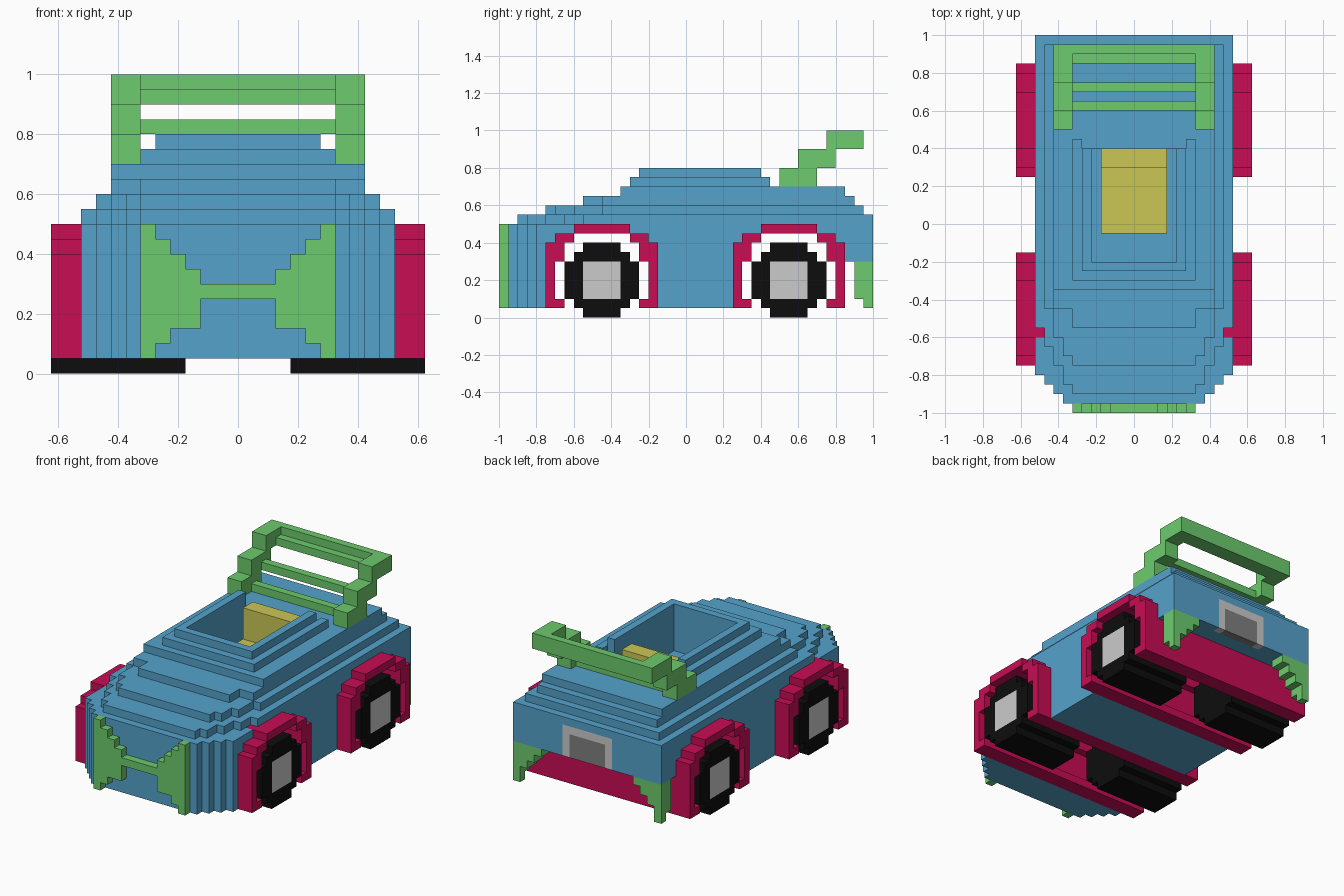
import bpy, bmesh
from mathutils import Vector

if "Cube" in bpy.data.objects:
    bpy.data.objects.remove(bpy.data.objects["Cube"])

U = 0.05          # size of one block
grid = {}         # block index -> part name


def fill(part, x0, x1, y0, y1, z0, z1):
    """Fill blocks on both sides of x=0, x0 < |x| < x1; part None carves."""
    for i in range(-12, 13):
        if not (x0 < abs(i * U) < x1):
            continue
        for j in range(round(y0 / U), round(y1 / U)):
            for k in range(round(z0 / U), round(z1 / U)):
                if part is None:
                    grid.pop((i, j, k), None)
                else:
                    grid[(i, j, k)] = part


def layer(part, z0, z1, y_back, steps):
    """Body layer with a stepped nose: steps are (half width, front y)."""
    for w, y in steps:
        fill(part, -1, w, y, y_back, z0, z1)


# body: stacked layers
layer("body", .05, .5, 1, [(.525, -.8), (.475, -.85), (.425, -.9), (.375, -.95)])
layer("body", .5, .55, 1, [(.525, -.55), (.475, -.65), (.425, -.75), (.375, -.85), (.325, -.9)])
layer("body", .55, .6, .95, [(.475, -.45), (.425, -.6), (.375, -.7), (.325, -.75)])
layer("body", .6, .65, .9, [(.425, -.45), (.325, -.55)])
layer("body", .65, .7, .85, [(.425, -.35)])
# roof rails and windscreen frame
fill("body", -1, .325, -.3, .4, .7, .75)
fill("body", .275, .325, .4, .45, .7, .75)
fill("body", -1, .275, -.25, .4, .75, .8)
# cabin opening and cut-away under the tail
fill(None, -1, .225, -.2, .4, .5, .8)
fill(None, -1, .625, .85, 1, .05, .3)

# seat: cushion and backrest
fill("seat", -1, .175, -.05, .3, .5, .55)
fill("seat", -1, .175, .3, .4, .5, .75)

for cy, end in ((-.45, "front"), (.55, "rear")):
    # wheel arch tunnel across the full width
    arch = end + "_wheel_arch"
    for r, z0, z1 in ((.3, .05, .4), (.25, .4, .45), (.15, .45, .5)):
        fill(arch, -1, .63, cy - r, cy + r, z0, z1)
    for r, z0, z1 in ((.2, .05, .1), (.25, .1, .3), (.2, .3, .4), (.15, .4, .45)):
        fill(None, -1, .63, cy - r, cy + r, z0, z1)
    # tyres and hubs
    for r, z0, z1 in ((.1, 0, .05), (.15, .05, .1), (.2, .1, .3), (.15, .3, .35), (.1, .35, .4)):
        fill(end + "_tyres", .175, .63, cy - r, cy + r, z0, z1)
    fill(end + "_hubs", .575, .63, cy - .1, cy + .1, .1, .3)

# front grille trim
for x0, x1, z0, z1 in ((.275, .325, .05, .5), (.225, .275, .1, .45), (.175, .225, .15, .4),
                       (.125, .175, .15, .35), (-1, .125, .25, .3)):
    fill("front_trim", x0, x1, -1, -.95, z0, z1)

# rear corner trim
for x0, x1, z0 in ((.475, .525, .1), (.425, .475, .15), (.375, .425, .2), (.325, .375, .25)):
    fill("rear_trim", x0, x1, .9, 1, z0, .3)
fill("rear_trim", .475, .525, .95, 1, .05, .1)

# rear plate and its frame
fill("plate_frame", -1, .175, .95, 1, .3, .5)
fill("rear_plate", -1, .125, .95, 1, .3, .45)

# rear wing: stepped uprights and cross bars
for y0, y1, z in ((.5, .7, .7), (.6, .8, .8), (.75, .95, .9)):
    fill("rear_wing", .325, .425, y0, y1, z, z + .1)
for y0, y1, z0, z1 in ((.6, .65, .7, .75), (.7, .75, .8, .85), (.85, .95, .9, .95), (.9, .95, .95, 1)):
    fill("rear_wing", -1, .325, y0, y1, z0, z1)

# materials
COLOURS = {
    "blue": (.091, .361, .597), "green": (.153, .597, .153), "crimson": (.578, .004, .089),
    "black": (.004, .004, .004), "light_grey": (.597, .597, .597),
    "mid_grey": (.216, .216, .216), "yellow": (.597, .571, .093),
}
mats = {}
for name, c in COLOURS.items():
    mats[name] = bpy.data.materials.new(name)
    mats[name].diffuse_color = (*c, 1)

PART_COLOUR = {
    "body": "blue", "seat": "yellow", "front_wheel_arch": "crimson", "rear_wheel_arch": "crimson",
    "front_tyres": "black", "rear_tyres": "black", "front_hubs": "light_grey",
    "rear_hubs": "light_grey", "front_trim": "green", "rear_trim": "green",
    "plate_frame": "light_grey", "rear_plate": "mid_grey", "rear_wing": "green",
}


def build(part, colour):
    """Make the visible skin of one part and merge its flat faces."""
    bm = bmesh.new()
    verts = {}

    def vert(p):
        key = tuple(round(c / U * 2) for c in p)
        if key not in verts:
            verts[key] = bm.verts.new(p)
        return verts[key]

    for idx in [b for b, p in grid.items() if p == part]:
        centre = Vector((idx[0], idx[1] + .5, idx[2] + .5)) * U
        for axis in range(3):
            for s in (-1, 1):
                n = list(idx)
                n[axis] += s
                if tuple(n) in grid:
                    continue
                d = [Vector((0, 0, 0)) for _ in range(3)]
                for a in range(3):
                    d[a][(axis + a) % 3] = U / 2
                corners = ((-1, -1), (1, -1), (1, 1), (-1, 1))[::s]
                quad = [vert(centre + s * d[0] + a * d[1] + b * d[2]) for a, b in corners]
                bm.faces.new(quad)
    bmesh.ops.dissolve_limit(bm, angle_limit=.01, verts=bm.verts[:], edges=bm.edges[:])
    bmesh.ops.triangulate(bm, faces=[f for f in bm.faces if len(f.verts) > 4])
    mesh = bpy.data.meshes.new(part)
    bm.to_mesh(mesh)
    bm.free()
    mesh.materials.append(mats[colour])
    bpy.context.collection.objects.link(bpy.data.objects.new(part, mesh))


for part, colour in PART_COLOUR.items():
    build(part, colour)

for m in bpy.data.materials:
    if m.users and not m.is_grease_pencil:
        m.use_nodes = True
        m.node_tree.nodes["Principled BSDF"].inputs["Base Color"].default_value = m.diffuse_color
